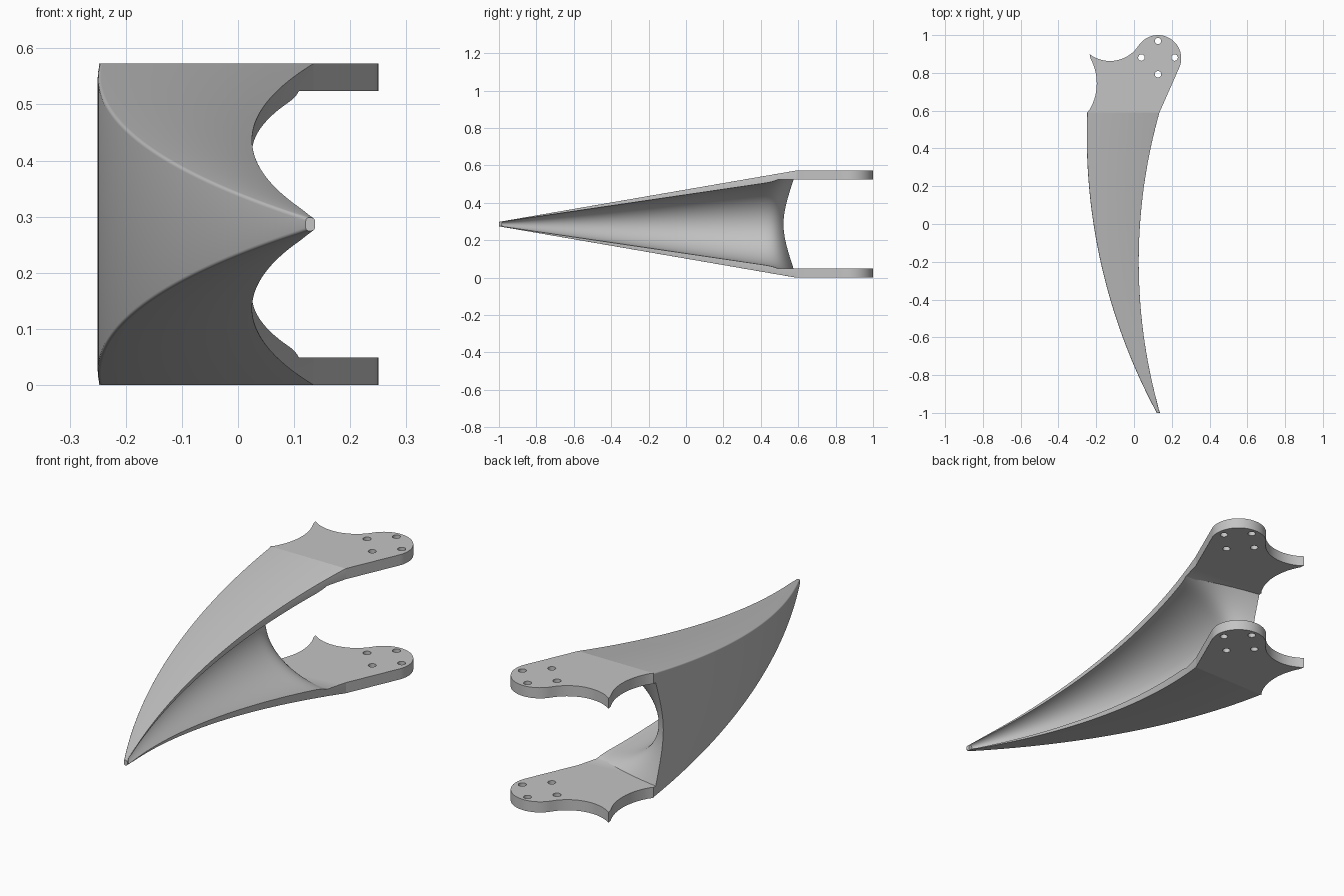
import bpy, bmesh
from math import sin, cos, pi, radians, sqrt

if "Cube" in bpy.data.objects:
    bpy.data.objects.remove(bpy.data.objects["Cube"], do_unlink=True)

MID = 0.2865          # height of the symmetry plane
ROOT = 0.59           # where the blade meets the mounting plates
GAP = 0.2375          # half the distance between the plates

grey = bpy.data.materials.new("plain grey")
grey.use_nodes = True
grey.diffuse_color = (0.55, 0.55, 0.55, 1)
grey.node_tree.nodes["Principled BSDF"].inputs["Base Color"].default_value = (0.55, 0.55, 0.55, 1)


def loft(name, rings):
    """Skin a list of equal-length rings and cap both ends."""
    bm = bmesh.new()
    rows = [[bm.verts.new(p) for p in ring] for ring in rings]
    n = len(rows[0])
    for a, b in zip(rows, rows[1:]):
        for i in range(n):
            bm.faces.new((a[i], a[(i + 1) % n], b[(i + 1) % n], b[i]))
    bm.faces.new(rows[0])
    bm.faces.new(rows[-1])
    bmesh.ops.recalc_face_normals(bm, faces=bm.faces)
    mesh = bpy.data.meshes.new(name)
    bm.to_mesh(mesh)
    bm.free()
    mesh.materials.append(grey)
    obj = bpy.data.objects.new(name, mesh)
    bpy.context.collection.objects.link(obj)
    return obj


def combine(obj, other, operation="DIFFERENCE"):
    mod = obj.modifiers.new("combine", "BOOLEAN")
    mod.operation, mod.solver, mod.object = operation, "EXACT", other
    bpy.context.view_layer.objects.active = obj
    bpy.ops.object.modifier_apply(modifier=mod.name)


def arc(cx, cy, r, start, end, n):
    angles = [radians(start + (end - start) * i / n) for i in range(n + 1)]
    return [(cx + r * cos(a), cy + r * sin(a)) for a in angles]


# Curves that describe the blade along y
def outer_x(y):
    return 2.85 - sqrt(3.1 ** 2 - (y - 0.47) ** 2)


def inner_x(y):
    return 2.925 - sqrt(2.9 ** 2 - (y + 0.2) ** 2)


def half_height(y):
    return 0.012 + (MID - 0.012) * (min(y, ROOT) + 1) / (ROOT + 1)


def blade_ring(y):
    h, x0, x1 = half_height(y), outer_x(y), inner_x(y)
    r = 0.006
    pts = arc(x0 + r, h - r, r, 90, 180, 4) + arc(x0 + r, r - h, r, 180, 270, 4)
    # The inner corners are round at the tip and soon become sharp
    r = max(0.0005, 0.007 * (1 - (y + 1) / 0.1))
    pts += arc(x1 - r, r - h, r, 270, 360, 3) + arc(x1 - r, h - r, r, 0, 90, 3)
    return [(x, y, MID + z) for x, z in pts]


def channel_ring(y):
    # Oval channel that flares like a trumpet at its back end
    flare = 0.07 * max(0, (min(y, 0.62) - 0.38) / 0.14) ** 4
    x1 = inner_x(y)
    a = 0.8 * (x1 - outer_x(y)) + flare
    b = 0.85 * half_height(y) + 0.3 * flare
    pts = [(x1 + a * cos(u), b * sin(u)) for u in (pi / 2 + pi * i / 56 for i in range(57))]
    pts += [(x1 + 0.4, -b), (x1 + 0.4, b)]
    return [(x, y, MID + z) for x, z in pts]


# Tapering curved blade
steps = 60
blade = loft("blade", [blade_ring(-1 + (ROOT + 1) * i / steps) for i in range(steps + 1)])

# Mounting plates, outlined by a rounded ear and two scoops
outline = arc(0.127, 0.877, 0.123, -23.8, 146.7, 30)
outline += arc(-0.127, 1.044, 0.181, -33.3, -126.7, 18)[1:]
outline += arc(-0.471, 0.745, 0.274, 33.1, -35, 16)[1:-1]
outline += [(outer_x(ROOT), ROOT), (inner_x(ROOT), ROOT)]
plates = loft("mounting_plates", [[(x, y, z) for x, y in outline] for z in (0, 2 * MID)])

# Channel cutter, limited in height so that the plates stay flat
stations = [-0.985 + 1.365 * i / 50 for i in range(50)] + [0.38 + 0.01 * i for i in range(25)]
channel = loft("channel_cutter", [channel_ring(y) for y in stations + [1.1]])
slab = loft("slab_helper", [[(x, y, MID + z) for x, y in ((-2, -2), (2, -2), (2, 2), (-2, 2))]
                            for z in (-GAP, GAP)])
combine(channel, slab, "INTERSECT")
for part in (blade, plates):
    combine(part, channel)

# Bolt holes
helpers = [channel, slab]
for i in range(4):
    cx, cy = 0.127 + 0.088 * cos(i * pi / 2), 0.881 + 0.088 * sin(i * pi / 2)
    ring = arc(cx, cy, 0.017, 0, 345, 23)
    hole = loft("hole_cutter", [[(x, y, z) for x, y in ring] for z in (-0.1, 0.7)])
    combine(plates, hole)
    helpers.append(hole)
for helper in helpers:
    bpy.data.objects.remove(helper, do_unlink=True)

# Smooth curved faces, keep edges sharp
bpy.ops.object.select_all(action="DESELECT")
for part in (blade, plates):
    part.select_set(True)
bpy.context.view_layer.objects.active = blade
bpy.ops.object.shade_smooth_by_angle(angle=radians(30))
